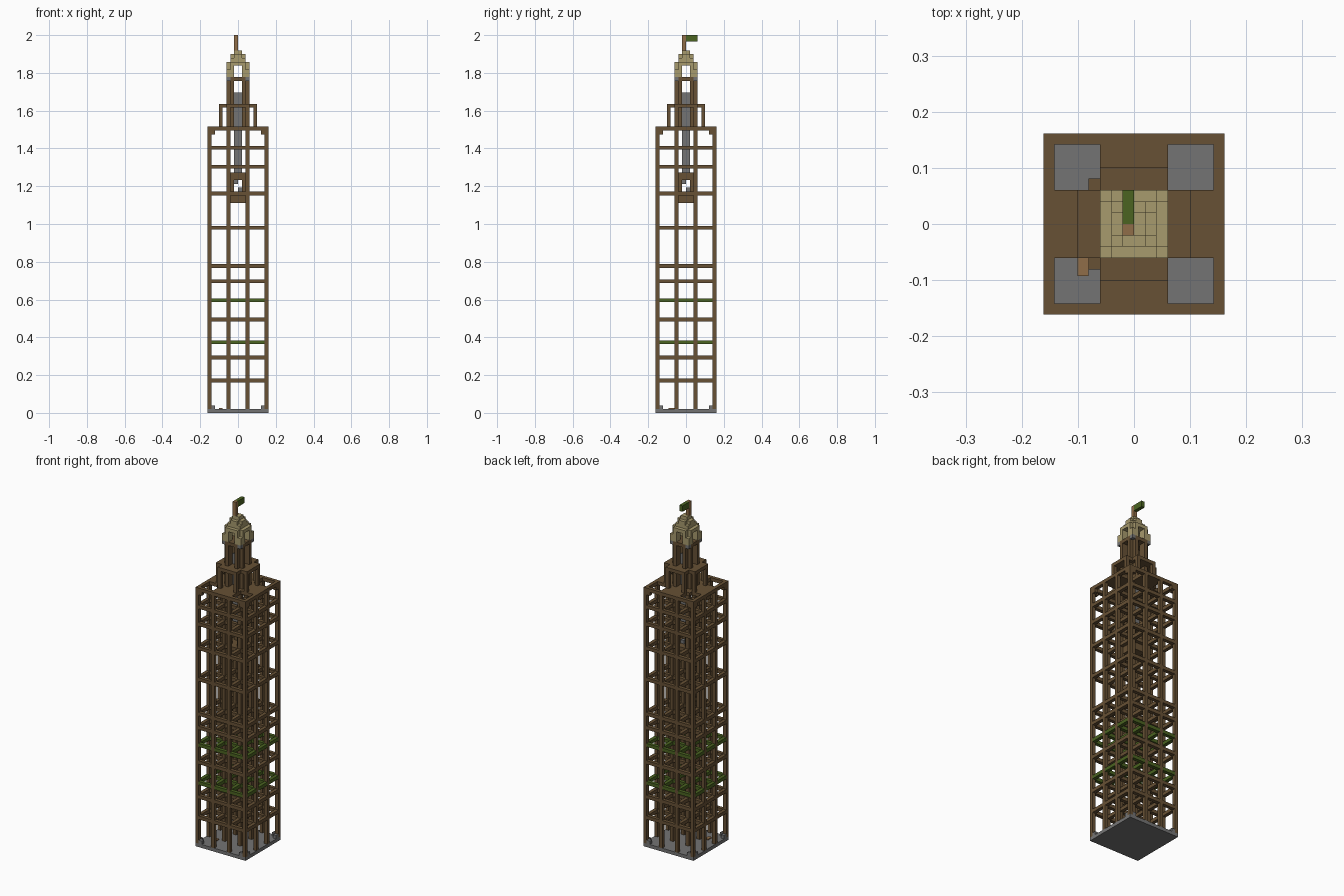
import bpy
import bmesh
from mathutils import Matrix, Vector

U = 2 / 99  # edge length of one building block

old = bpy.data.objects.get("Cube")
if old:
    bpy.data.objects.remove(old, do_unlink=True)


def material(name, r, g, b):
    m = bpy.data.materials.new(name)
    m.use_nodes = True
    m.diffuse_color = (r, g, b, 1)
    m.node_tree.nodes["Principled BSDF"].inputs["Base Color"].default_value = (r, g, b, 1)
    return m


BROWN = material("dark_timber", 0.135, 0.082, 0.035)
GREY = material("grey_stone", 0.175, 0.175, 0.175)
TAN = material("pale_sandstone", 0.39, 0.325, 0.155)
GREEN = material("green_cloth", 0.07, 0.125, 0.015)
OAK = material("light_wood", 0.28, 0.155, 0.065)


def part(name, mat, boxes):
    """Make one object from boxes given as (x, y, z) ranges in blocks."""
    bm = bmesh.new()
    for ranges in boxes:
        lo = Vector([r[0] for r in ranges]) * U
        hi = Vector([r[1] for r in ranges]) * U
        size = Matrix.Diagonal((*(hi - lo), 1))
        bmesh.ops.create_cube(bm, size=1, matrix=Matrix.Translation((lo + hi) / 2) @ size)
    me = bpy.data.meshes.new(name)
    bm.to_mesh(me)
    bm.free()
    me.materials.append(mat)
    ob = bpy.data.objects.new(name, me)
    bpy.context.collection.objects.link(ob)
    return ob


def centred(half, z):
    return ((-half, half), (-half, half), z)


def posts(spots, z):
    """One-block posts mirrored to all four quadrants and across the diagonal."""
    found = set()
    for a, b in spots:
        for x, y in ((a, b), (b, a)):
            for sx in (-1, 1):
                for sy in (-1, 1):
                    found.add((sx * x, sy * y))
    return [((x - .5, x + .5), (y - .5, y + .5), z) for x, y in sorted(found)]


def cross(long, short, z):
    """Plus-shaped plate built of a centre bar and two arms."""
    return [((-long, long), (-short, short), z),
            ((-short, short), (short, long), z),
            ((-short, short), (-long, -short), z)]


def ring(half, z):
    """Square frame one block wide."""
    i = half - 1
    return [((-half, half), (i, half), z), ((-half, half), (-half, -i), z),
            ((i, half), (-i, i), z), ((-half, -i), (-i, i), z)]


# Stone base with corner stones
part("base_slab", GREY, [centred(8, (0, 1))])
part("base_corner_stones", GREY, posts([(6.5, 7.5)], (1, 2)))
part("floor_plank", OAK, [((-5, -4), (-4.6, -3), (1, 1.3))])

# Grid of full-height columns
LINES = (-7.5, -2.5, 2.5, 7.5)
part("columns", BROWN, [((x - .5, x + .5), (y - .5, y + .5), (1, 74))
                        for x in LINES for y in LINES])


# Storey beams spanning between the columns
def storey(z):
    out = []
    for c in LINES:
        for a, b in zip(LINES, LINES[1:]):
            line, span = (c - .5, c + .5), (a + .5, b - .5)
            out += [(line, span, (z, z + 1)), (span, line, (z, z + 1))]
    return out


part("storey_beams", BROWN, [b for z in (8, 14, 24, 34, 38, 48, 57, 64, 69) for b in storey(z)])
part("green_beams", GREEN, [b for z in (18, 29) for b in storey(z)])

# Roof deck: outer frame, plus-shaped floor and two fillets
deck = (74, 75)
part("roof_frame", BROWN, ring(8, deck))
part("roof_deck", BROWN, cross(7, 3, deck))
part("roof_fillets", BROWN, [((-4, -3), (y, y + 1), deck) for y in (-4, 3)])
part("roof_brackets", BROWN, posts([(6.5, 7.5)], (73, 74)))

# Hanging stone shaft and the cabin at its foot
part("stone_shaft", GREY, [centred(1, (63, 84))])
part("cabin_floor", BROWN, [centred(2, (55, 58))])
part("cabin_posts", BROWN, posts([(1.5, 1.5)], (58, 61)))
part("cabin_roof", BROWN, [centred(2, (61, 63))])
part("cabin_stones", GREY, [((-1, 0), (-1, 0), (60, 61)), ((0, 1), (0, 1), (58, 59))])

# Lower gallery around the spire
part("gallery_posts", BROWN, posts([(4.5, 2.5)], (75, 80)))
part("gallery_roof", BROWN, cross(5, 3, (80, 81)))

# Spire walls with an open window on each side
part("spire_posts", BROWN, posts([(2.5, 1.5), (1.5, 1.5)], (75, 87)))
part("spire_cap", BROWN, cross(3, 2, (87, 88)))
part("cap_stones", GREY, posts([(2.5, 2.5)], (87, 88)))

# Open belfry under a stepped dome
part("belfry_posts", TAN, posts([(2.5, 1.5), (1.5, 1.5)], (88, 91)))
part("belfry_corners", TAN, posts([(2.5, 2.5)], (88, 90)))
part("dome_steps", TAN, cross(3, 2, (91, 92)) + [centred(2, (92, 93))]
     + cross(2, 1, (93, 94)) + [centred(1, (94, 95))])

# Flag
part("flag_pole", OAK, [((-1, 0), (-1, 0), (95, 99))])
part("flag", GREEN, [((-1, 0), (0, 3), (97.3, 99))])
